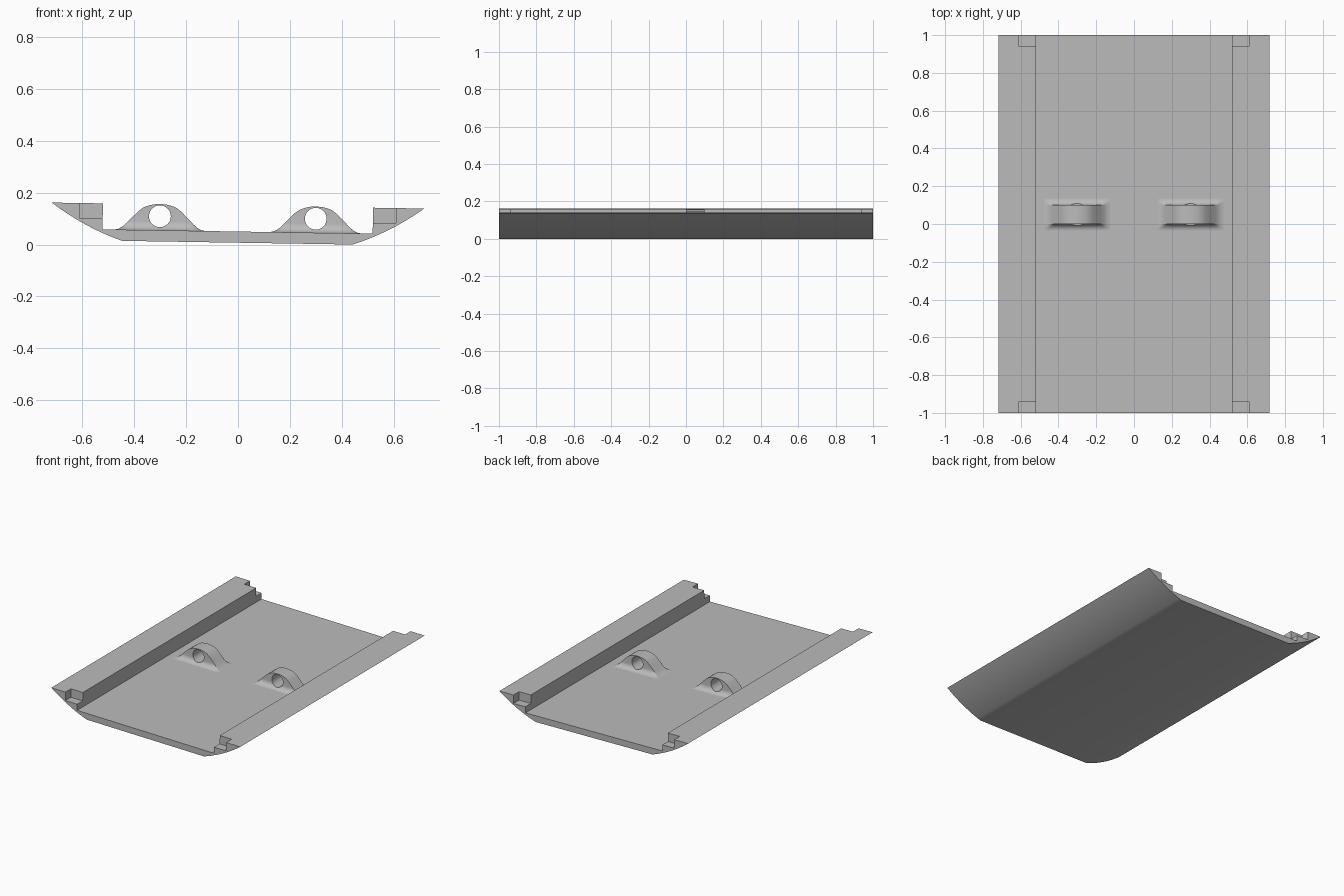
import bpy, bmesh, math

TILT = 0.016          # slight lean about the long axis
FLOOR, RIM = 0.05, 0.15

cube = bpy.data.objects.get("Cube")
if cube:
    bpy.data.objects.remove(cube, do_unlink=True)

grey = bpy.data.materials.new("plain grey")
grey.use_nodes = True
grey.diffuse_color = (0.5, 0.5, 0.5, 1)
grey.node_tree.nodes["Principled BSDF"].inputs["Base Color"].default_value = (0.5, 0.5, 0.5, 1)


def loft(name, sections):
    """Skin a closed solid through (y, [(x, z), ...]) outlines of equal length."""
    bm = bmesh.new()
    rings = [[bm.verts.new((x, y, z)) for x, z in pts] for y, pts in sections]
    n = len(rings[0])
    for a, b in zip(rings, rings[1:]):
        for i in range(n):
            j = (i + 1) % n
            bm.faces.new((a[i], a[j], b[j], b[i]))
    bm.faces.new(rings[0])
    bm.faces.new(rings[-1])
    bmesh.ops.recalc_face_normals(bm, faces=bm.faces)
    mesh = bpy.data.meshes.new(name)
    bm.to_mesh(mesh)
    bm.free()
    mesh.materials.append(grey)
    obj = bpy.data.objects.new(name, mesh)
    bpy.context.collection.objects.link(obj)
    return obj


def activate(obj):
    bpy.ops.object.select_all(action="DESELECT")
    obj.select_set(True)
    bpy.context.view_layer.objects.active = obj


def cut(obj, cutter):
    cutter.hide_render = True
    mod = obj.modifiers.new("cut", "BOOLEAN")
    mod.operation, mod.solver, mod.object = "DIFFERENCE", "EXACT", cutter
    activate(obj)
    bpy.ops.object.modifier_apply(modifier=mod.name)
    bpy.data.objects.remove(cutter, do_unlink=True)


def finish(obj):
    activate(obj)
    bpy.ops.object.shade_smooth_by_angle(angle=math.radians(30))
    obj.rotation_euler.y = TILT
    obj.location.x = -RIM * TILT


# Tray: flat floor between two raised rails with bowed flanks
inner, foot, edge, base = 0.52, 0.444, 0.717, 0.007
flank = []
for i in range(13):
    t = i / 12
    bow = 0.012 * 4 * t * (1 - t)
    flank.append((foot + (edge - foot) * t + bow * 0.46, base + (RIM - base) * t - bow * 0.89))
half = flank + [(inner, RIM), (inner, FLOOR)]
outline = half + [(-x, z) for x, z in reversed(half)]
tray = loft("tray", [(-1, outline), (1, outline)])

# Corner notches at both ends of each rail
for sx in (-1, 1):
    for sy in (-1, 1):
        x0, x1 = sx * (inner - 0.05), sx * 0.61
        box = [(x0, 0.092), (x1, 0.092), (x1, 0.3), (x0, 0.3)]
        cut(tray, loft("notch_cutter", [(sy * 0.94, box), (sy * 1.1, box)]))
finish(tray)

# Bell-shaped lugs with filleted feet and a round hole
bell = [(0, 0.151), (0.02, 0.15), (0.04, 0.146), (0.06, 0.139), (0.08, 0.125),
        (0.105, 0.1), (0.13, 0.074), (0.145, 0.061), (0.16, 0.053), (0.175, FLOOR)]
ridge = [(-x, z) for x, z in reversed(bell)] + bell[1:]
DEPTH, R = 0.1, 0.035


def lug_section(cx, top):
    pts = [(cx + x, min(z, top)) for x, z in ridge]
    return pts + [(cx + 0.175, 0.04), (cx - 0.175, 0.04)]


for side, cx in (("left", 0.3), ("right", -0.3)):
    fillet = []
    for i in range(9):
        a = math.pi / 2 * i / 8
        fillet.append((R * (1 - math.sin(a)), FLOOR + R * (1 - math.cos(a))))
    front = [(-d, lug_section(cx, h)) for d, h in fillet]
    back = [(DEPTH + d, lug_section(cx, h)) for d, h in reversed(fillet)]
    body = [(y, lug_section(cx, 1)) for y in (0.0005, DEPTH - 0.0005)]
    lug = loft(side + "_lug", front + body + back)
    circle = [(cx + 0.042 * math.cos(k * math.pi / 20), 0.104 + 0.042 * math.sin(k * math.pi / 20))
              for k in range(40)]
    cut(lug, loft("hole_cutter", [(-0.1, circle), (0.2, circle)]))
    finish(lug)
